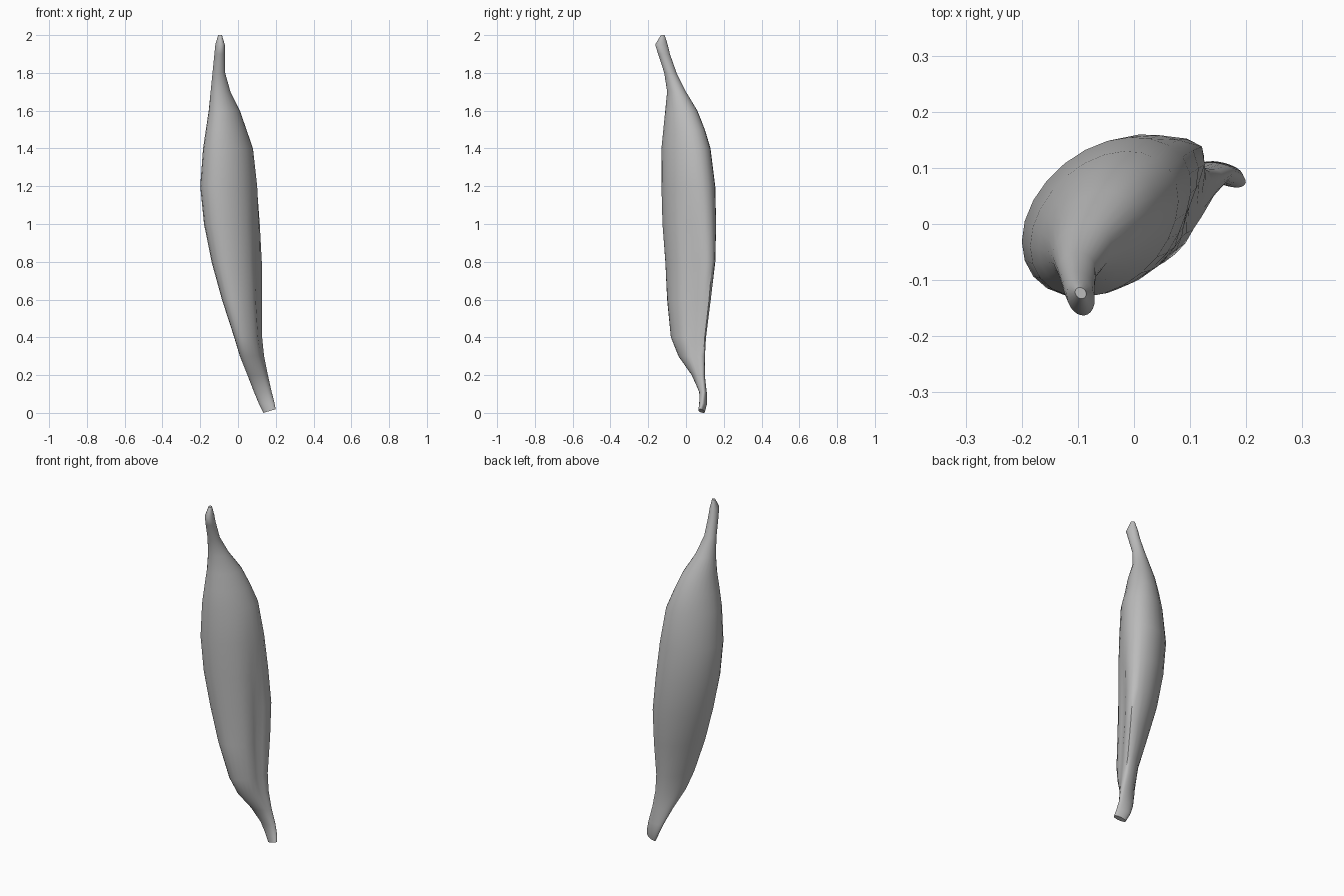
import bpy, bmesh
from math import cos, exp, pi, radians

cube = bpy.data.objects.get("Cube")
if cube:
    bpy.data.objects.remove(cube, do_unlink=True)

SIDES = 24

# Cross-sections: height, x low, x high, y low, y high, skew angle
SECTIONS = [
    (0.01, .135, .20, .065, .10, 120),
    (0.05, .11, .195, .07, .112, 110),
    (0.11, .085, .18, .07, .11, 90),
    (0.2, .05, .16, .03, .10, 70),
    (0.3, .01, .14, -.04, .10, 62),
    (0.4, -.02, .13, -.08, .105, 60),
    (0.6, -.085, .13, -.10, .13, 62),
    (0.8, -.14, .13, -.11, .155, 66),
    (1.0, -.18, .12, -.125, .16, 70),
    (1.2, -.2, .105, -.13, .155, 72),
    (1.4, -.185, .08, -.13, .13, 72),
    (1.5, -.17, .045, -.12, .10, 72),
    (1.6, -.155, .01, -.11, .06, 75),
    (1.7, -.145, -.04, -.10, .0, 80),
    (1.8, -.135, -.068, -.115, -.05, 90),
    (1.9, -.125, -.07, -.148, -.085, 95),
    (1.95, -.12, -.07, -.163, -.097, 100),
    (2.0, -.105, -.085, -.133, -.113, 100),
]


def bump(value, centre, width):
    return exp(-((value - centre) / width) ** 2)


def ring(bm, z, x0, x1, y0, y1, skew):
    """One skewed oval, with the long side groove and the ridge behind it."""
    cx, cy, hx, hy = (x0 + x1) / 2, (y0 + y1) / 2, (x1 - x0) / 2, (y1 - y0) / 2
    along = bump(z, 0.6, 0.45)
    tilt = 0.3 if z < 0.03 else 0
    verts = []
    for i in range(SIDES):
        t = 2 * pi * i / SIDES - pi
        r = 1 + along * (0.10 * bump(t, radians(32), 0.3) - 0.26 * bump(t, radians(-18), 0.4))
        x = hx * r * cos(t)
        y = hy * r * cos(t - radians(skew))
        verts.append(bm.verts.new((cx + x, cy + y, z + tilt * x)))
    return verts


# Muscle belly with a tendon at each end
bm = bmesh.new()
rings = [ring(bm, *s) for s in SECTIONS]
for low, high in zip(rings, rings[1:]):
    for i in range(SIDES):
        j = (i + 1) % SIDES
        bm.faces.new((low[i], low[j], high[j], high[i]))
bm.faces.new(rings[0][::-1])
bm.faces.new(rings[-1])
bmesh.ops.recalc_face_normals(bm, faces=bm.faces)

mesh = bpy.data.meshes.new("muscle_belly")
bm.to_mesh(mesh)
bm.free()
belly = bpy.data.objects.new("muscle_belly", mesh)
bpy.context.collection.objects.link(belly)

# Single plain grey
grey = bpy.data.materials.new("plain_grey")
grey.use_nodes = True
colour = (0.5, 0.5, 0.5, 1)
grey.diffuse_color = colour
grey.node_tree.nodes["Principled BSDF"].inputs["Base Color"].default_value = colour
mesh.materials.append(grey)

# Smooth shading with a crisp end face
bpy.ops.object.select_all(action='DESELECT')
belly.select_set(True)
bpy.context.view_layer.objects.active = belly
bpy.ops.object.shade_smooth_by_angle(angle=radians(50))
